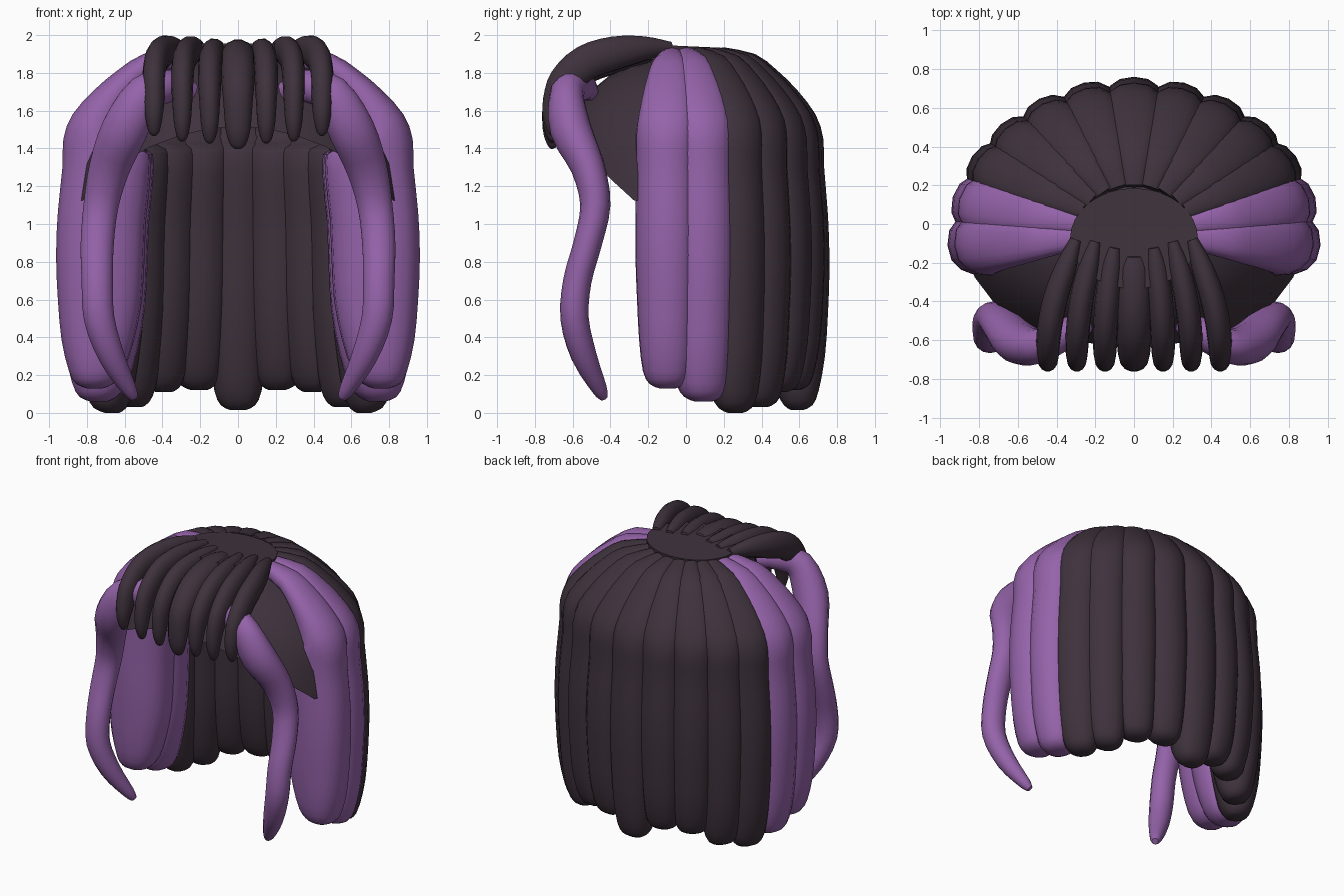
import bpy, bmesh, math
from mathutils import Vector

if "Cube" in bpy.data.objects:
    bpy.data.objects.remove(bpy.data.objects["Cube"])


def material(name, col):
    m = bpy.data.materials.new(name)
    m.diffuse_color = (*col, 1)
    m.use_nodes = True
    m.node_tree.nodes["Principled BSDF"].inputs["Base Color"].default_value = m.diffuse_color
    return m


DARK = material("dark plum brown", (0.049, 0.032, 0.046))
PURPLE = material("purple", (0.30, 0.125, 0.40))


def finish(name, bm, mat, angle=50):
    bmesh.ops.recalc_face_normals(bm, faces=bm.faces)
    me = bpy.data.meshes.new(name)
    bm.to_mesh(me)
    bm.free()
    ob = bpy.data.objects.new(name, me)
    bpy.context.collection.objects.link(ob)
    me.materials.append(mat)
    bpy.ops.object.select_all(action='DESELECT')
    ob.select_set(True)
    bpy.context.view_layer.objects.active = ob
    bpy.ops.object.shade_smooth_by_angle(angle=math.radians(angle))
    return ob


def smooth_path(pts, n=3):
    # Catmull-Rom through tuples of any length
    out = []
    for i in range(len(pts) - 1):
        p0, p1 = pts[max(i - 1, 0)], pts[i]
        p2, p3 = pts[i + 1], pts[min(i + 2, len(pts) - 1)]
        for k in range(n):
            t = k / n
            out.append(tuple(0.5 * (2 * b + (c - a) * t + (2 * a - 5 * b + 4 * c - d) * t * t
                                    + (3 * b - a - 3 * c + d) * t ** 3)
                             for a, b, c, d in zip(p0, p1, p2, p3)))
    out.append(pts[-1])
    return out


def strand(name, pts, side, mat, power=2.0, outer=False, sides=14):
    """Sweep an oval along (x, y, z, half width, half depth) points.
    With outer=True the points lie on the outside of the strand."""
    bm = bmesh.new()
    P = [Vector(p[:3]) for p in pts]
    rings = []
    for i, p in enumerate(pts):
        t = (P[min(i + 1, len(P) - 1)] - P[max(i - 1, 0)]).normalized()
        if outer and p[2] < 1:
            t = Vector((0, 0, -1))
        u = (side - t * side.dot(t)).normalized()
        v = u.cross(t)
        c = P[i].copy()
        if outer:
            if v.dot(Vector((P[i].x, P[i].y + 0.06, 0.4))) < 0:
                v = -v
            c -= v * p[4]
        ring = []
        for k in range(sides):
            a = 2 * math.pi * k / sides
            ca, sa = math.cos(a), math.sin(a)
            x = math.copysign(abs(ca) ** (2 / power), ca) * p[3]
            y = math.copysign(abs(sa) ** (2 / power), sa) * p[4]
            ring.append(bm.verts.new(c + u * x + v * y))
        rings.append(ring)
    for r, q in zip(rings, rings[1:]):
        for k in range(sides):
            j = (k + 1) % sides
            bm.faces.new((r[k], r[j], q[j], q[k]))
    bm.faces.new(rings[0])
    bm.faces.new(rings[-1])
    return finish(name, bm, mat)


# Long strands round the sides and back: (radius share, z) from crown to bend
UPPER = [(0.32, 1.935, .04), (0.52, 1.90, .05), (0.66, 1.815, .06), (0.79, 1.71, .08),
         (0.91, 1.58, .12), (0.96, 1.45, .17), (0.965, 1.3, .18)]
# (radius share, height share, depth share, width share) below the bend
LOWER = [(.99, .80, 1, 1), (1, .60, 1, 1), (.99, .40, .95, .95), (.97, .22, .82, .88),
         (.93, .08, .62, .76), (.89, .02, .42, .55), (.83, .0, .18, .25)]


def long_strand(name, deg, width, depth, tip, mat):
    a = math.radians(deg)
    ex, ey = 0.965 * math.cos(a), 0.82 * math.sin(a)
    prof = [(s, z, width * min(1, s * 1.05), d * depth / .18) for s, z, d in UPPER]
    prof += [(s, tip + (1.3 - tip) * h, width * w, depth * d) for s, h, d, w in LOWER]
    pts = [(ex * s, -0.06 + ey * s, z, w, d) for s, z, w, d in smooth_path(prof, 2)]
    side = Vector((-0.96 * math.sin(a), 0.82 * math.cos(a), 0)).normalized()
    strand(name, pts, side, mat, power=2.35, outer=True, sides=16)


long_strand("back_strand_centre", 90, .165, .18, .015, DARK)
for i, (deg, tip) in enumerate([(74.5, .12), (59.5, .11), (44.5, .03), (30, .0)]):
    for tag, d in (("right", deg), ("left", 180 - deg)):
        long_strand(f"back_strand_{tag}_{i}", d, .16, .19, tip, DARK)
for i, (deg, tip) in enumerate([(14, .06), (-3.5, .13)]):
    for tag, d in (("right", deg), ("left", 180 - deg)):
        long_strand(f"side_strand_{tag}_{i}", d, .175, .235, tip, PURPLE)

# Scalp cap: dome whose lower rim rises towards the forehead
bm = bmesh.new()
N, M = 32, 6
rows = []
for j in range(1, M + 1):
    row = []
    for i in range(N):
        a = 2 * math.pi * i / N
        x, y = 0.89 * math.cos(a), (0.72 if math.sin(a) < 0 else 0.6) * math.sin(a)
        rim = 1.12 + max(0, -0.27 - y) * 0.88
        low = math.asin(min(1, (rim - 1.1) / 0.78))
        e = math.pi / 2 + (low - math.pi / 2) * j / M
        s = math.cos(e) ** 0.78
        row.append(bm.verts.new((x * s, y * s, 1.1 + 0.78 * math.sin(e))))
    rows.append(row)
top = bm.verts.new((0, 0, 1.88))
for i in range(N):
    k = (i + 1) % N
    bm.faces.new((top, rows[0][i], rows[0][k]))
    for r, q in zip(rows, rows[1:]):
        bm.faces.new((r[i], q[i], q[k], r[k]))
finish("scalp_cap", bm, DARK, 25)

# Tilted crown plate where the strands meet
bm = bmesh.new()
bmesh.ops.create_cone(bm, cap_ends=True, segments=32, radius1=1, radius2=1, depth=1)
for v in bm.verts:
    v.co = Vector((v.co.x * .33, -.075 + v.co.y * .26, 1.905 + v.co.z * .08 - v.co.y * .012))
finish("crown_plate", bm, DARK, 30)

# Fringe: seven curled strands, (root x, tip x, root y, half width, tip z, peak z)
FRINGE = [(0, 0, -.16, .082, 1.40, 1.975), (.10, .15, -.12, .058, 1.43, 1.98),
          (.20, .295, -.09, .056, 1.44, 1.992), (.30, .445, -.08, .058, 1.47, 1.995)]
X = Vector((1, 0, 0))
for i, (x0, x1, y0, w, tz, pz) in enumerate(FRINGE):
    for sgn in ((1, -1) if i else (1,)):
        def px(t):
            return sgn * (x0 + (x1 - x0) * t)
        pts = [(px(0), y0, 1.935, w * .5, .03), (px(.35), -.22, pz - .065, w * .95, .065),
               (px(.72), -.38, pz - .09, w * 1.1, .09), (px(.93), -.53, pz - .14, w * 1.1, .095),
               (px(1), -.64, pz - .24, w * 1.05, .09), (px(1), -.69, 1.65, w * .95, .07),
               (px(1), -.71, tz + .10, w * .8, .05), (px(1), -.705, tz + .02, w * .5, .028),
               (px(1), -.70, tz, w * .2, .01)]
        strand(f"fringe_{i}_{'right' if sgn > 0 else 'left'}", smooth_path(pts), X, DARK)

# Wavy purple locks framing the face
LOCK = [(.24, -.51, 1.70, .05, .05), (.35, -.56, 1.73, .08, .085), (.49, -.63, 1.69, .09, .105),
        (.60, -.61, 1.50, .11, .125), (.68, -.52, 1.30, .09, .11), (.725, -.48, 1.10, .08, .095),
        (.745, -.52, .90, .075, .09), (.745, -.575, .70, .075, .085), (.735, -.59, .50, .075, .083),
        (.67, -.54, .30, .068, .07), (.58, -.46, .13, .042, .042), (.55, -.435, .08, .022, .022)]
for tag, sgn in (("right", 1), ("left", -1)):
    pts = [(sgn * p[0], *p[1:]) for p in smooth_path(LOCK)]
    strand(f"front_lock_{tag}", pts, Vector((0, 1, 0)), PURPLE)
